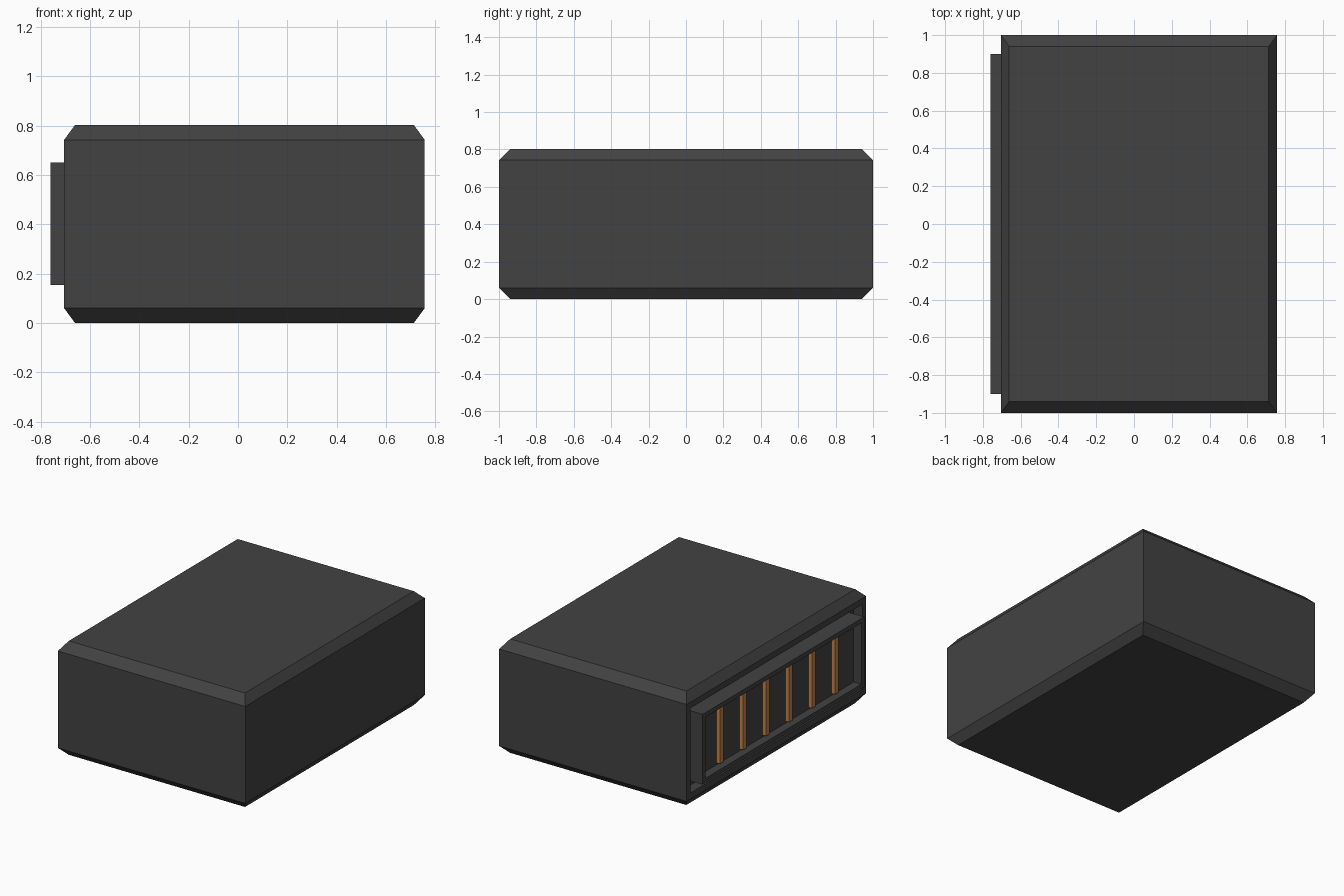
import bpy, bmesh
from mathutils import Vector

if "Cube" in bpy.data.objects:
    bpy.data.objects.remove(bpy.data.objects["Cube"])


def material(name, rgb):
    m = bpy.data.materials.new(name)
    m.diffuse_color = (*rgb, 1)
    m.use_nodes = True
    m.node_tree.nodes["Principled BSDF"].inputs["Base Color"].default_value = m.diffuse_color
    return m


CASING = material("dark grey plastic", (0.055, 0.055, 0.055))
COPPER = material("copper", (0.55, 0.23, 0.07))


def finish(bm, name, mat):
    bmesh.ops.recalc_face_normals(bm, faces=bm.faces[:])
    me = bpy.data.meshes.new(name)
    bm.to_mesh(me)
    bm.free()
    me.materials.append(mat)
    ob = bpy.data.objects.new(name, me)
    bpy.context.collection.objects.link(ob)
    return ob


def box(lo, hi):
    bm = bmesh.new()
    bmesh.ops.create_cube(bm, size=1)
    lo, hi = Vector(lo), Vector(hi)
    for v in bm.verts:
        v.co = Vector([lo[i] + (v.co[i] + 0.5) * (hi[i] - lo[i]) for i in range(3)])
    return bm


def sink_left_face(bm, rim, depth):
    """Inset the largest -x face, then push it inwards as a recess."""
    bm.normal_update()
    face = max((f for f in bm.faces if f.normal.x < -0.99), key=lambda f: f.calc_area())
    bmesh.ops.inset_individual(bm, faces=[face], thickness=rim)
    inner = bmesh.ops.extrude_discrete_faces(bm, faces=[face])["faces"][0]
    bmesh.ops.translate(bm, verts=inner.verts[:], vec=(depth, 0, 0))


# Casing: box whose top and bottom ends taper inwards, with a socket recess
X0, X1, H, MID = -0.705, 0.757, 0.803, 0.026
bm = box((X0, -1, 0.06), (X1, 1, H - 0.06))
for sign in (1, -1):
    bm.normal_update()
    cap = next(f for f in bm.faces if f.normal.z * sign > 0.99)
    end = bmesh.ops.extrude_discrete_faces(bm, faces=[cap])["faces"][0]
    for v in end.verts:
        v.co.x = MID + (v.co.x - MID) * (0.687 / 0.731)
        v.co.y *= 0.94
        v.co.z += sign * 0.06
sink_left_face(bm, 0.06, 0.07)
finish(bm, "casing", CASING)

# Connector housing standing out of the recess, hollowed at its face
bm = box((-0.76, -0.9, 0.155), (X0 + 0.07, 0.9, 0.65))
sink_left_face(bm, 0.045, 0.06)
finish(bm, "connector_housing", CASING)

# Row of six contact pins
for i in range(6):
    y = (i - 2.5) * 0.256
    finish(box((-0.727, y - 0.018, 0.2), (-0.70, y + 0.018, 0.605)),
           f"contact_pin_{i + 1}", COPPER)
